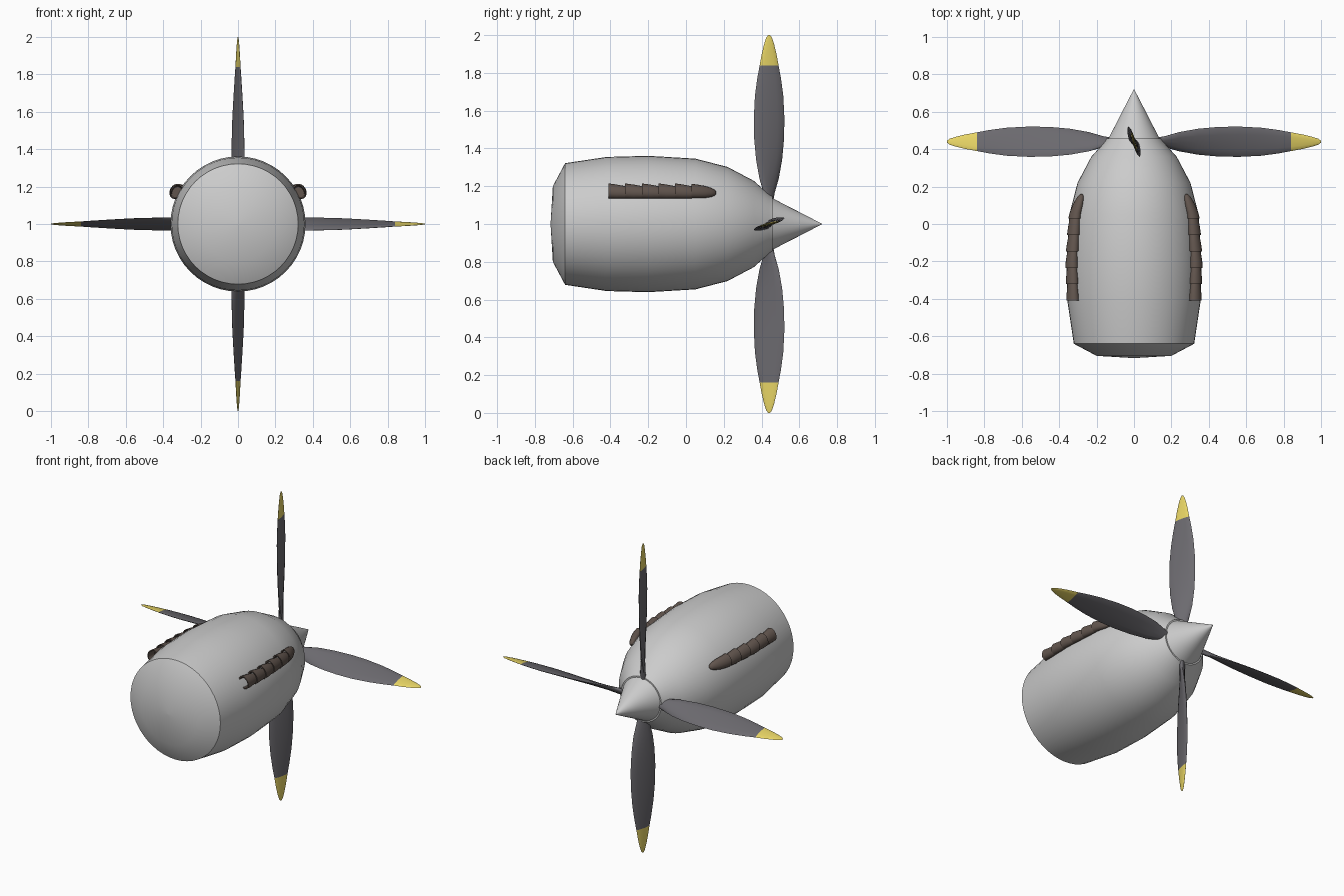
import bpy, math
from mathutils import Vector, Matrix

if "Cube" in bpy.data.objects:
    bpy.data.objects.remove(bpy.data.objects["Cube"])


def mat(name, rgb):
    m = bpy.data.materials.new(name)
    m.diffuse_color = (*rgb, 1)
    m.use_nodes = True
    m.node_tree.nodes["Principled BSDF"].inputs["Base Color"].default_value = m.diffuse_color
    return m


BLADE = mat("dark_grey", (0.15, 0.145, 0.16))
YELLOW = mat("yellow", (0.80, 0.66, 0.13))
RUST = mat("burnt_metal", (0.12, 0.09, 0.075))


def loft(name, rings, angle, mats=(), face_mat=None):
    """Skin a list of closed rings and cap both ends."""
    n = len(rings[0])
    verts = [v for r in rings for v in r]
    faces, idx = [], []
    for i in range(len(rings) - 1):
        for j in range(n):
            k = (j + 1) % n
            faces.append((i*n + j, i*n + k, (i+1)*n + k, (i+1)*n + j))
            idx.append(face_mat(i) if face_mat else 0)
    faces.append(tuple(reversed(range(n))))
    faces.append(tuple(range((len(rings)-1)*n, len(rings)*n)))
    idx += [0, idx[-1]]
    me = bpy.data.meshes.new(name)
    me.from_pydata(verts, [], faces)
    for m in mats:
        me.materials.append(m)
    for p, i in zip(me.polygons, idx):
        p.material_index = i
    ob = bpy.data.objects.new(name, me)
    bpy.context.collection.objects.link(ob)
    bpy.ops.object.select_all(action='DESELECT')
    ob.select_set(True)
    bpy.context.view_layer.objects.active = ob
    bpy.ops.object.mode_set(mode='EDIT')
    bpy.ops.mesh.select_all(action='SELECT')
    bpy.ops.mesh.normals_make_consistent(inside=False)
    bpy.ops.object.mode_set(mode='OBJECT')
    bpy.ops.object.shade_smooth_by_angle(angle=math.radians(angle))
    return ob


def turned(name, profile, angle, n=48):
    """Body of revolution about the y axis at z = 1; profile is (y, radius)."""
    rings = [[(r*math.cos(2*math.pi*j/n), y, 1 + r*math.sin(2*math.pi*j/n))
              for j in range(n)] for y, r in profile]
    return loft(name, rings, angle)


# engine nacelle
BODY = [(-0.717, 0.002), (-0.705, 0.20), (-0.64, 0.322), (-0.42, 0.355),
        (-0.2, 0.361), (0.05, 0.346), (0.22, 0.302), (0.36, 0.228),
        (0.44, 0.156), (0.458, 0.145)]
turned("nacelle", BODY, 50)

# propeller spinner
turned("spinner", [(0.44, 0.13), (0.455, 0.138), (0.53, 0.099),
                   (0.62, 0.053), (0.72, 0.001)], 50)

# propeller blades: (radius, half width along y, half width across, half thickness)
STATIONS = [(0.12, 0.018, 0.022, 0.016), (0.165, 0.028, 0.028, 0.015),
            (0.24, 0.051, 0.033, 0.013), (0.34, 0.069, 0.034, 0.012),
            (0.45, 0.079, 0.033, 0.011), (0.56, 0.081, 0.030, 0.010),
            (0.68, 0.075, 0.023, 0.009), (0.77, 0.063, 0.017, 0.008),
            (0.84, 0.050, 0.012, 0.007), (0.90, 0.039, 0.009, 0.006),
            (0.95, 0.027, 0.006, 0.005), (0.985, 0.016, 0.003, 0.003),
            (1.0, 0.005, 0.001, 0.001)]


def blade(k):
    spin = Matrix.Rotation(-k*math.pi/2, 3, 'Y')
    rings = []
    for r, wy, wz, t in STATIONS:
        chord = Vector((0, wy, wz))
        up = Vector((0, -wz, wy)).normalized()*t
        ring = []
        for j in range(12):
            a = 2*math.pi*j/12
            p = Vector((r, 0, 0)) + chord*math.cos(a) + up*math.sin(a)
            ring.append(spin @ p + Vector((0, 0.44, 1)))
        rings.append(ring)
    return loft(f"propeller_blade_{k + 1}", rings, 60, (BLADE, YELLOW),
                lambda i: int(STATIONS[i][0] > 0.83))


for k in range(4):
    blade(k)


# exhaust stubs: flared, hollow at the rear, riding on the nacelle side
def body_radius(y):
    for (y0, r0), (y1, r1) in zip(BODY, BODY[1:]):
        if y0 <= y <= y1:
            return r0 + (r1 - r0)*(y - y0)/(y1 - y0)


def stub(name, side, rear, front, steps):
    """steps: (fraction from front to rear, size)."""
    rings = []
    for f, s in steps:
        y = front + (rear - front)*f
        rad = body_radius(y)
        zc = 1.165 + 0.01*f
        tilt = math.asin((zc - 1)/rad)
        d = rad*math.cos(tilt) + 0.018 - 0.008*(1 - f)
        nx, nz = math.cos(tilt), math.sin(tilt)
        ring = []
        for j in range(16):
            a = 2*math.pi*j/16
            u, v = 0.032*s*math.cos(a), 0.042*s*math.sin(a)
            ring.append((side*(d + u*nx - v*nz), y, zc + u*nz + v*nx))
        rings.append(ring)
    return loft(name, rings, 45, (RUST,))


PIPE = [(0, 0.6), (0.3, 0.82), (0.65, 0.94), (1, 1.0), (1, 0.82), (0.5, 0.75)]
NOSE = [(0, 0.15), (0.06, 0.38), (0.2, 0.6), (0.45, 0.8), (0.75, 0.9), (1, 0.96),
        (1, 0.8), (0.6, 0.7)]
for side, label in ((1, "right"), (-1, "left")):
    for i in range(5):
        rear = -0.41 + 0.088*i
        stub(f"exhaust_stub_{label}_{i + 1}", side, rear, rear + 0.12, PIPE)
    stub(f"exhaust_stub_{label}_6", side, 0.03, 0.16, NOSE)
